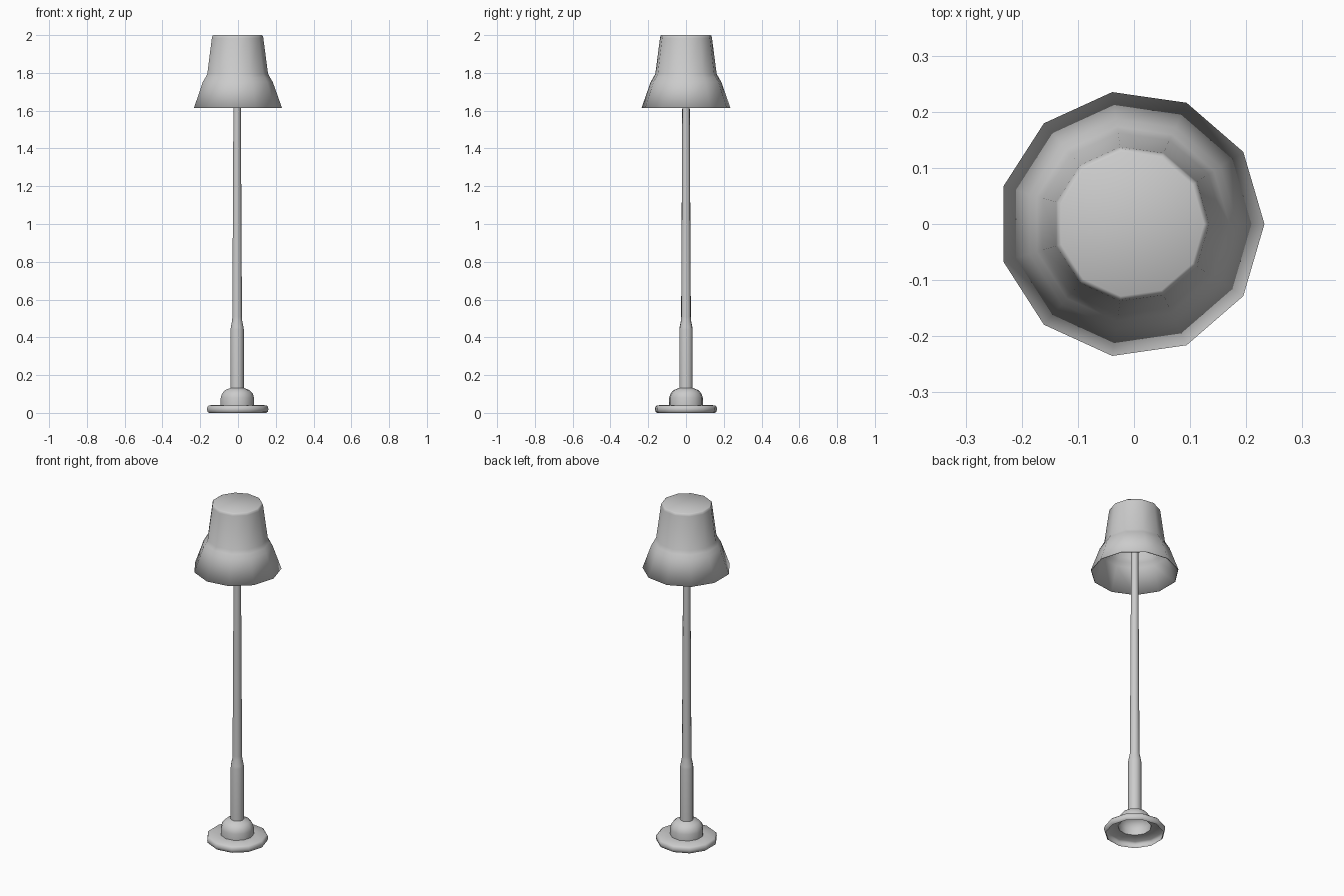
import bpy, bmesh, math

if "Cube" in bpy.data.objects:
    bpy.data.objects.remove(bpy.data.objects["Cube"])

SIDES = 11
CX = -0.005  # odd-sided ring: shift so the bounds are centred


def lathe(name, profile, cap_start=False, cap_end=False):
    """Revolve (radius, z) points, listed bottom to top, into an 11-sided part."""
    bm = bmesh.new()
    rings = []
    for r, z in profile:
        rings.append([bm.verts.new((CX + r * math.cos(2 * math.pi * i / SIDES),
                                    r * math.sin(2 * math.pi * i / SIDES), z))
                      for i in range(SIDES)])
    for a, b in zip(rings, rings[1:]):
        for i in range(SIDES):
            j = (i + 1) % SIDES
            bm.faces.new((a[i], a[j], b[j], b[i]))
    if cap_start:
        bm.faces.new(rings[0][::-1])
    if cap_end:
        bm.faces.new(rings[-1])
    mesh = bpy.data.meshes.new(name)
    bm.to_mesh(mesh)
    bm.free()
    obj = bpy.data.objects.new(name, mesh)
    bpy.context.collection.objects.link(obj)
    bpy.ops.object.select_all(action='DESELECT')
    obj.select_set(True)
    bpy.context.view_layer.objects.active = obj
    bpy.ops.object.shade_smooth_by_angle(angle=math.radians(42))
    return obj


# Hollow foot: rounded disc stepping up into a dome
lathe("base", [(0.155, 0.0), (0.163, 0.006), (0.166, 0.018), (0.164, 0.032),
               (0.155, 0.04), (0.09, 0.043), (0.09, 0.08), (0.083, 0.102),
               (0.066, 0.121), (0.036, 0.132)])

# Stem: thick sleeve tapering into a slender pole that reaches the shade top
lathe("pole", [(0.036, 0.12), (0.036, 0.44), (0.034, 0.455), (0.027, 0.49),
               (0.026, 0.51), (0.020, 1.62), (0.019, 1.985)],
      cap_start=True, cap_end=True)

# Shade: flared skirt, straight crown and closed top, open below
shade = lathe("lampshade", [(0.2375, 1.615), (0.189, 1.752), (0.175, 1.775),
                            (0.164, 1.795), (0.139, 1.985), (0.136, 1.996),
                            (0.130, 2.0)], cap_end=True)
wall = shade.modifiers.new("thin_wall", 'SOLIDIFY')
wall.thickness = 0.004
wall.offset = -1
